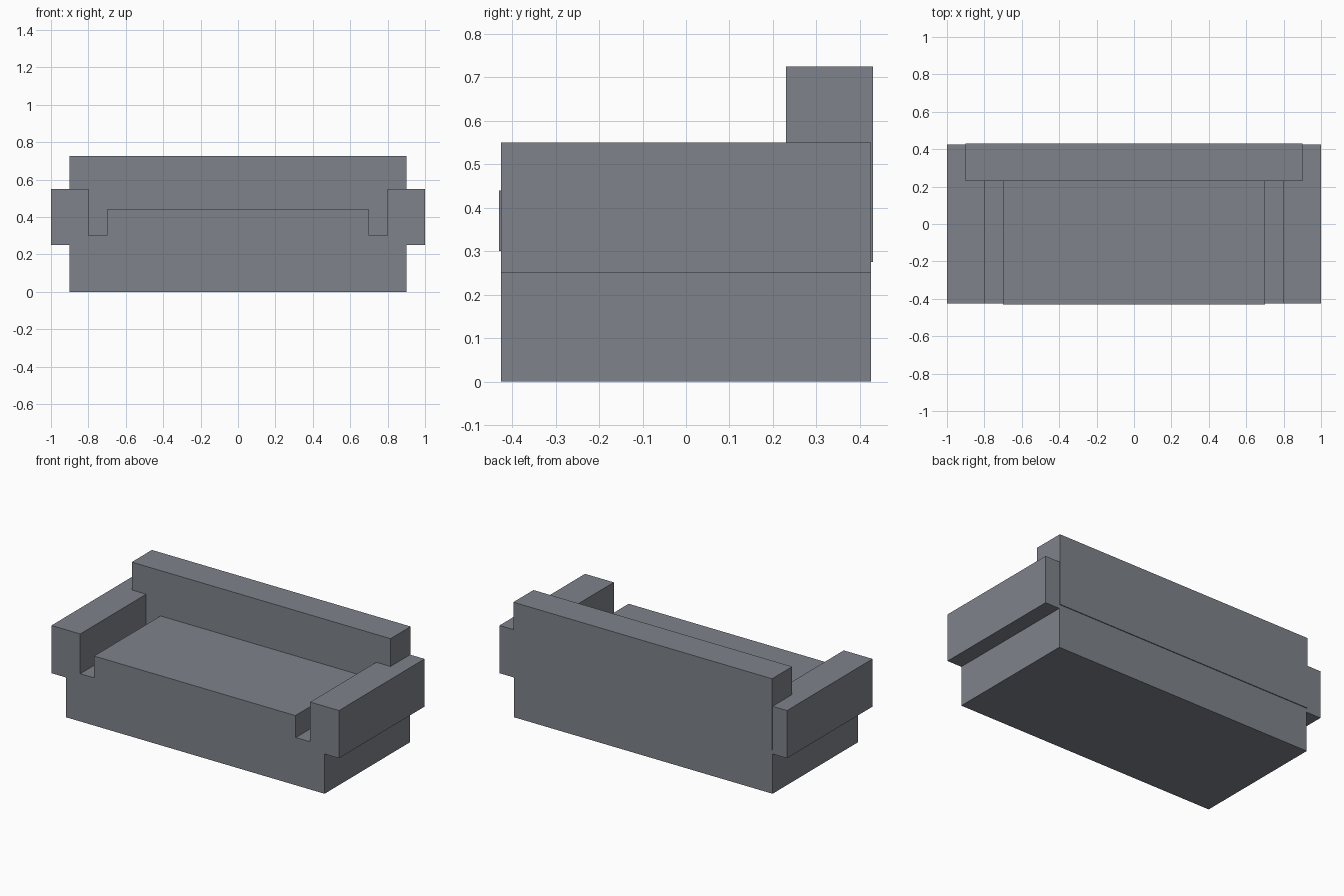
import bpy
import bmesh
from mathutils import Vector

if "Cube" in bpy.data.objects:
    bpy.data.objects.remove(bpy.data.objects["Cube"])

fabric = bpy.data.materials.new("grey fabric")
fabric.diffuse_color = (0.21, 0.23, 0.26, 1.0)
fabric.use_nodes = True
fabric.node_tree.nodes["Principled BSDF"].inputs["Base Color"].default_value = fabric.diffuse_color


def box(name, low, high):
    """Flat-faced block between two opposite corners."""
    low, high = Vector(low), Vector(high)
    bm = bmesh.new()
    bmesh.ops.create_cube(bm, size=1.0)
    bmesh.ops.scale(bm, vec=high - low, verts=bm.verts)
    mesh = bpy.data.meshes.new(name)
    bm.to_mesh(mesh)
    bm.free()
    mesh.materials.append(fabric)
    obj = bpy.data.objects.new(name, mesh)
    obj.location = (low + high) / 2
    bpy.context.collection.objects.link(obj)
    return obj


# Plinth and seat
box("base", (-0.9, -0.425, 0.0), (0.9, 0.425, 0.3))
box("seat_cushion", (-0.7, -0.43, 0.3), (0.7, 0.24, 0.44))

# Backrest, slightly proud of the base at the rear
box("backrest", (-0.9, 0.23, 0.275), (0.9, 0.43, 0.725))

# Armrests overhanging the base on both sides
for side, x in (("left", -0.9), ("right", 0.9)):
    box(side + "_armrest", (x - 0.1, -0.425, 0.25), (x + 0.1, 0.425, 0.55))
